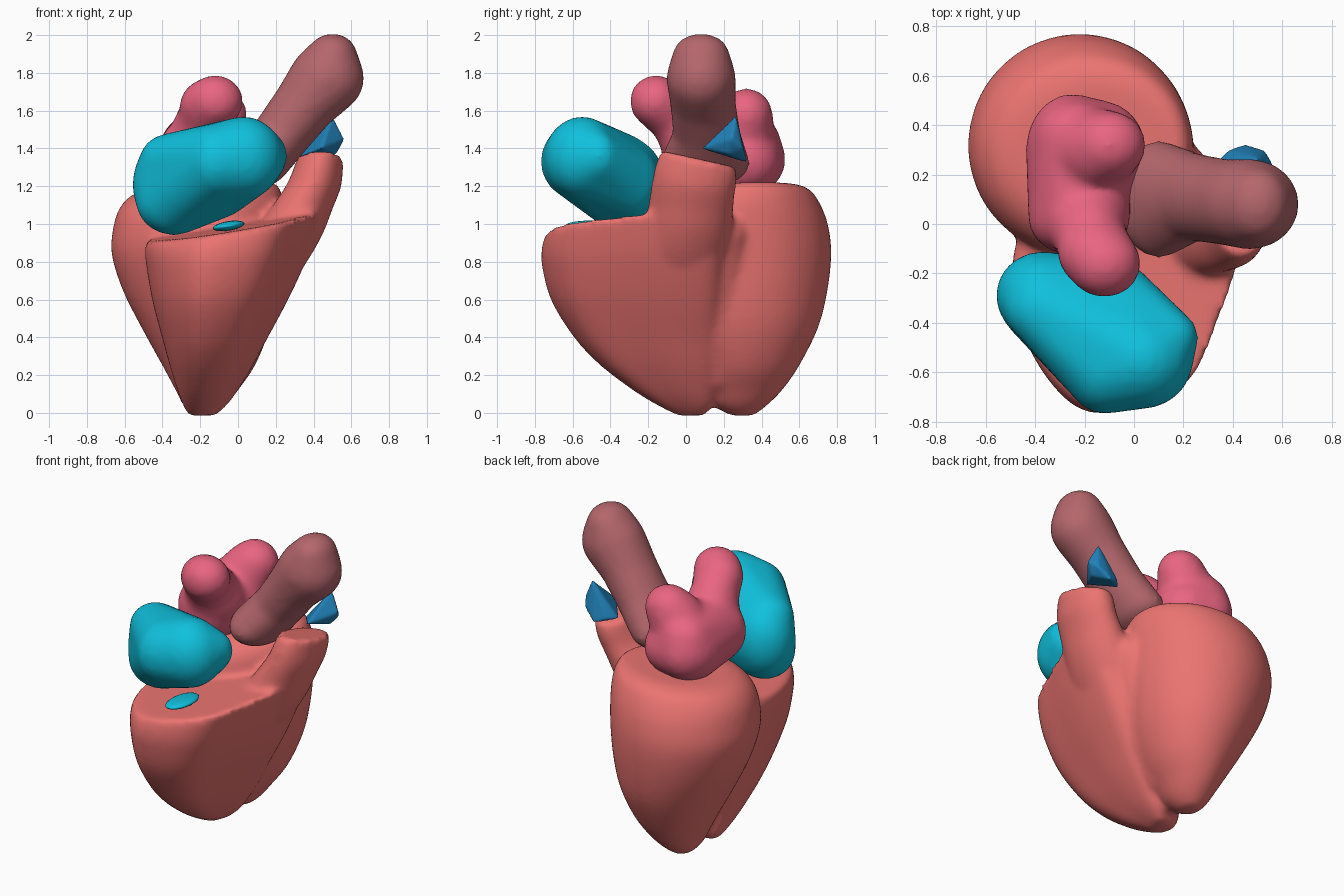
import bpy, bmesh, math
from mathutils import Vector, Matrix

if "Cube" in bpy.data.objects:
    bpy.data.objects.remove(bpy.data.objects["Cube"])


def spline(pts, t, closed=True):
    """Point on a Catmull-Rom curve, t in 0..1"""
    n = len(pts)
    s = t * (n if closed else n - 1)
    i, f = int(s), s % 1
    a, b, c, d = (Vector(pts[(i + k) % n if closed else min(max(i + k, 0), n - 1)])
                  for k in (-1, 0, 1, 2))
    return 0.5 * (2 * b + (c - a) * f + (2 * a - 5 * b + 4 * c - d) * f**2
                  + (3 * b - a - 3 * c + d) * f**3)


def loft(bm, shape, levels, tilt=(0, 0), n=48, steps=36):
    """Stack a unit outline, fitted to (z, xmin, xmax, ymin, ymax) boxes; tilt acts towards the top"""
    rings = []
    top = levels[-1][0]
    for j in range(steps + 1):
        z, x0, x1, y0, y1 = spline(levels, j / steps, False)
        ring = []
        w = max(0, z / top) ** 4
        for k in range(n):
            p = spline(shape, k / n)
            x = (x0 + x1) / 2 + p.x * (x1 - x0) / 2
            y = (y0 + y1) / 2 + p.y * (y1 - y0) / 2
            ring.append(bm.verts.new((x, y, z + w * (tilt[0] * x + tilt[1] * y))))
        rings.append(ring)
    for a, b in zip(rings, rings[1:]):
        for k in range(n):
            m = (k + 1) % n
            bm.faces.new((a[k], a[m], b[m], b[k]))
    for ring, sign in ((rings[0], -1), (rings[-1], 1)):
        mid = bm.verts.new(sum((v.co for v in ring), Vector()) / n)
        for k in range(n):
            pair = (ring[k], ring[(k + 1) % n])
            bm.faces.new((pair if sign > 0 else pair[::-1]) + (mid,))


def hull(bm, blobs):
    """Convex skin around ellipsoids (x, y, z, rx, ry, rz)"""
    part = bmesh.new()
    for x, y, z, rx, ry, rz in blobs:
        m = Matrix.Translation((x, y, z)) @ Matrix.Diagonal((rx, ry, rz, 1))
        tmp = bmesh.new()
        bmesh.ops.create_icosphere(tmp, subdivisions=3, radius=1, matrix=m)
        for v in tmp.verts:
            part.verts.new(v.co)
        tmp.free()
    bmesh.ops.convex_hull(part, input=part.verts)
    bmesh.ops.delete(part, geom=[v for v in part.verts if not v.link_faces], context='VERTS')
    me = bpy.data.meshes.new("tmp")
    part.to_mesh(me)
    bm.from_mesh(me)
    part.free()
    bpy.data.meshes.remove(me)


def chain(bm, blobs):
    for pair in zip(blobs, blobs[1:]):
        hull(bm, pair)


def finish(name, bm, color, voxel=0.02, smooth=8):
    """Fuse the overlapping pieces into one smooth skin"""
    bmesh.ops.recalc_face_normals(bm, faces=bm.faces)
    me = bpy.data.meshes.new(name)
    bm.to_mesh(me)
    bm.free()
    ob = bpy.data.objects.new(name, me)
    bpy.context.collection.objects.link(ob)
    mat = bpy.data.materials.new(name)
    mat.diffuse_color = (*color, 1)
    mat.use_nodes = True
    mat.node_tree.nodes["Principled BSDF"].inputs["Base Color"].default_value = mat.diffuse_color
    me.materials.append(mat)
    if voxel:
        r = ob.modifiers.new("fuse", 'REMESH')
        r.mode, r.voxel_size, r.use_smooth_shade = 'VOXEL', voxel, True
        s = ob.modifiers.new("soften", 'SMOOTH')
        s.factor, s.iterations = 0.5, smooth
    return ob


# ventricles: round left chamber, wedge-shaped right chamber, outflow funnel
bm = bmesh.new()
circle = [(math.cos(a * math.pi / 6), math.sin(a * math.pi / 6)) for a in range(12)]
loft(bm, circle, [
    (-.015, -.24, -.13, .24, .36), (.04, -.29, -.06, .14, .43), (.12, -.33, 0, .08, .51),
    (.25, -.40, .09, .02, .60), (.45, -.51, .17, -.06, .70), (.65, -.61, .21, -.1, .75),
    (.85, -.67, .23, -.13, .77), (1.0, -.66, .24, -.13, .75), (1.1, -.63, .24, -.1, .71),
    (1.17, -.57, .22, -.04, .66), (1.2, -.48, .18, .04, .58), (1.2, -.36, .08, .14, .48)],
    tilt=(.06, .03))
wedge = [(-1, .3), (-.88, -.42), (-.45, -.94), (.05, -.98), (.52, -.77), (.78, -.24),
         (.97, .35), (.95, .85), (.55, 1), (-.1, .85), (-.7, .75)]
loft(bm, wedge, [
    (-.015, -.26, -.12, -.04, .1), (.04, -.29, -.06, -.15, .14), (.12, -.32, 0, -.28, .15),
    (.25, -.36, .08, -.45, .17), (.4, -.4, .16, -.59, .18), (.6, -.45, .27, -.71, .2),
    (.8, -.48, .37, -.76, .21), (.92, -.49, .42, -.76, .21), (1.0, -.48, .45, -.74, .2)],
    tilt=(.16, .05))
loft(bm, circle, [
    (.6, -.1, .22, -.2, .18), (.8, 0, .365, -.24, .22), (.95, .08, .45, -.22, .24),
    (1.08, .17, .5, -.2, .25), (1.2, .25, .545, -.18, .26), (1.29, .29, .555, -.16, .27),
    (1.36, .31, .56, -.13, .26)], tilt=(0, -.22))
# muscle bridging the two chambers on the right side
chain(bm, [(.19, .2, .95, .12, .13, .12), (.08, .18, .6, .12, .13, .12), (.02, .18, .4, .11, .12, .1),
           (-.07, .18, .2, .1, .1, .09), (-.19, .18, .09, .07, .1, .06)])
finish("ventricles", bm, (.83, .175, .165), smooth=8)

# right atrium: rounded block leaning up to the front
bm = bmesh.new()
hull(bm, [(-.37, -.29, 1.21, .19, .18, .24), (-.34, -.32, 1.12, .2, .18, .18),
          (.03, -.55, 1.35, .21, .2, .22), (-.12, -.58, 1.33, .16, .19, .2),
          (-.36, -.34, 1.34, .16, .15, .14), (-.1, -.3, 1.22, .18, .16, .19),
          (.17, -.46, 1.36, .09, .1, .12)])
finish("right_atrium", bm, (.005, .53, .72))

# left atrium: body with a tall front lobe and a back lobe
bm = bmesh.new()
hull(bm, [(-.25, .3, 1.34, .19, .23, .2), (-.24, .02, 1.36, .19, .15, .2),
          (-.13, .3, 1.33, .18, .2, .18), (-.23, .35, 1.44, .17, .15, .14),
          (-.22, .1, 1.44, .17, .18, .15)])
hull(bm, [(-.2, .05, 1.42, .19, .18, .17), (-.18, -.05, 1.57, .14, .15, .13)])
hull(bm, [(-.18, -.05, 1.55, .14, .15, .13), (-.12, -.16, 1.65, .15, .14, .14),
          (-.16, -.12, 1.63, .15, .14, .14)])
hull(bm, [(-.2, .28, 1.4, .2, .2, .18), (-.1, .32, 1.58, .15, .14, .14),
          (-.15, .3, 1.55, .14, .15, .13)])
finish("left_atrium", bm, (.82, .13, .22), smooth=16)

# aorta: wide root, slanted trunk with a blunt end
bm = bmesh.new()
chain(bm, [(.1, .1, 1.32, .17, .24, .13), (.23, .11, 1.47, .16, .18, .14),
           (.36, .09, 1.64, .17, .175, .16), (.47, .08, 1.77, .2, .185, .19)])
hull(bm, [(.47, .08, 1.77, .2, .185, .19), (.5, .08, 1.9, .13, .15, .11)])
finish("aorta", bm, (.46, .135, .15), smooth=14)

# pulmonary valve leaflet: small pointed wedge
bm = bmesh.new()
for co in [(.32, .24, 1.355), (.45, .325, 1.325), (.38, .3, 1.36), (.5, .265, 1.58), (.565, .24, 1.45),
           (.53, .3, 1.4), (.52, .22, 1.37), (.44, .08, 1.4), (.4, .27, 1.44)]:
    bm.verts.new(co)
bmesh.ops.convex_hull(bm, input=bm.verts)
finish("pulmonary_valve", bm, (.015, .22, .48), voxel=.008, smooth=14)

# inlet valve: thin disc on the right chamber's roof
bm = bmesh.new()
bmesh.ops.create_uvsphere(bm, u_segments=24, v_segments=12, radius=1,
                          matrix=Matrix.Translation((-.05, -.51, .99))
                          @ Matrix.Rotation(-.16, 4, 'Y') @ Matrix.Diagonal((.085, .13, .025, 1)))
for f in bm.faces:
    f.smooth = True
finish("inlet_valve", bm, (.005, .53, .72), voxel=0)
